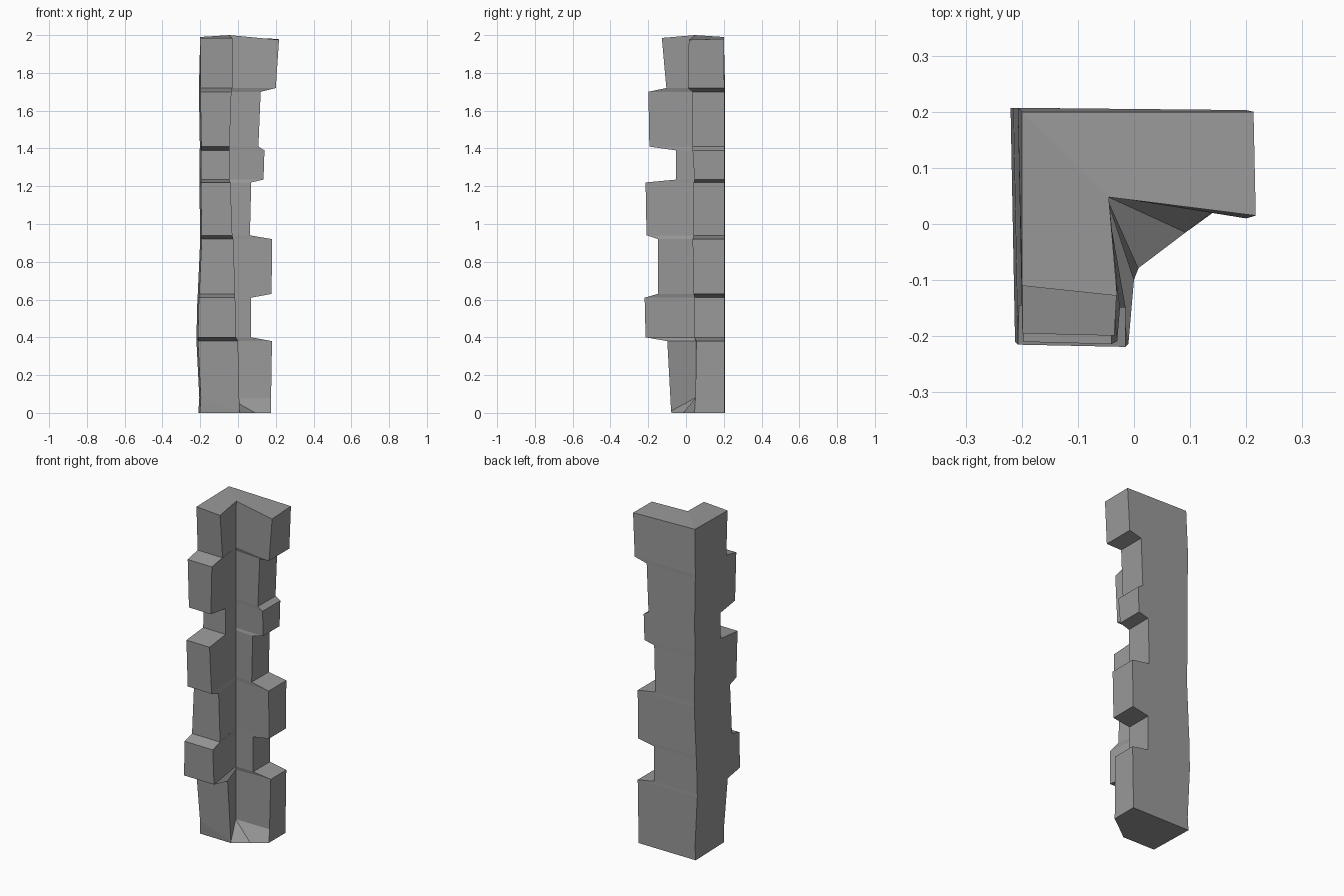
import bpy
import bmesh

cube = bpy.data.objects.get("Cube")
if cube:
    bpy.data.objects.remove(cube, do_unlink=True)

# Grey stone
stone = bpy.data.materials.new("grey_stone")
stone.use_nodes = True
colour = (0.32, 0.32, 0.32, 1)
stone.diffuse_color = colour
stone.node_tree.nodes["Principled BSDF"].inputs["Base Color"].default_value = colour

# Each stone course, bottom edge then top edge:
# height, outer side x, right arm reach, right arm inner y, front arm reach, front arm inner x
COURSES = [
    (0.08, -.205, .175, .05, -.08, .005), (0.38, -.22, .18, .055, -.095, .0),
    (0.40, -.22, .07, .045, -.21, -.01), (0.61, -.215, .07, .045, -.215, -.015),
    (0.63, -.213, .178, .04, -.145, -.015), (0.92, -.2, .18, .035, -.145, -.025),
    (0.94, -.2, .063, .04, -.205, -.03), (1.22, -.205, .07, .04, -.21, -.04),
    (1.235, -.205, .135, .045, -.05, -.045), (1.39, -.203, .14, .035, -.05, -.045),
    (1.41, -.202, .108, .035, -.19, -.045), (1.70, -.207, .12, .035, -.195, -.035),
    (1.72, -.207, .2, .01, -.1, -.03),
]


def l_ring(z, side, reach_x, inner_y, reach_y, inner_x):
    """L-shaped section, counterclockwise from the outer corner."""
    return [(side, .207, z), (side + .008, reach_y, z), (inner_x, reach_y - .004, z),
            (-.05, .05, z), (reach_x, inner_y, z), (reach_x, .203, z)]


rings = [l_ring(*course) for course in COURSES]

# Sloped foot filling the inside corner at the ground
foot = l_ring(0, -.21, .175, .045, -.073, .01)
foot[3] = (.092, -.015, 0)
rings.insert(0, foot)
rings[1][2] = (.008, -.079, .01)

# Worn top with drooping arm ends
rings.append([(-.2, .2, 1.99), (-.2, -.11, 1.985), (-.03, -.128, 1.985),
              (-.045, .048, 2.0), (.217, .015, 1.975), (.213, .2, 1.98)])

# Skin the stacked sections; steps between courses form the ledges
bm = bmesh.new()
loops = [[bm.verts.new(p) for p in ring] for ring in rings]
for low, high in zip(loops, loops[1:]):
    for i in range(len(low)):
        j = (i + 1) % len(low)
        bm.faces.new((low[i], low[j], high[j], high[i]))

# Caps split along the corner line so each arm is clean
for loop in (loops[0], loops[-1]):
    a, b, c, d, e, f = loop
    bm.faces.new((a, b, c, d))
    bm.faces.new((a, d, e, f))
bmesh.ops.recalc_face_normals(bm, faces=bm.faces)

mesh = bpy.data.meshes.new("corner_stones")
bm.to_mesh(mesh)
bm.free()
mesh.materials.append(stone)
pillar = bpy.data.objects.new("corner_stones", mesh)
bpy.context.collection.objects.link(pillar)
